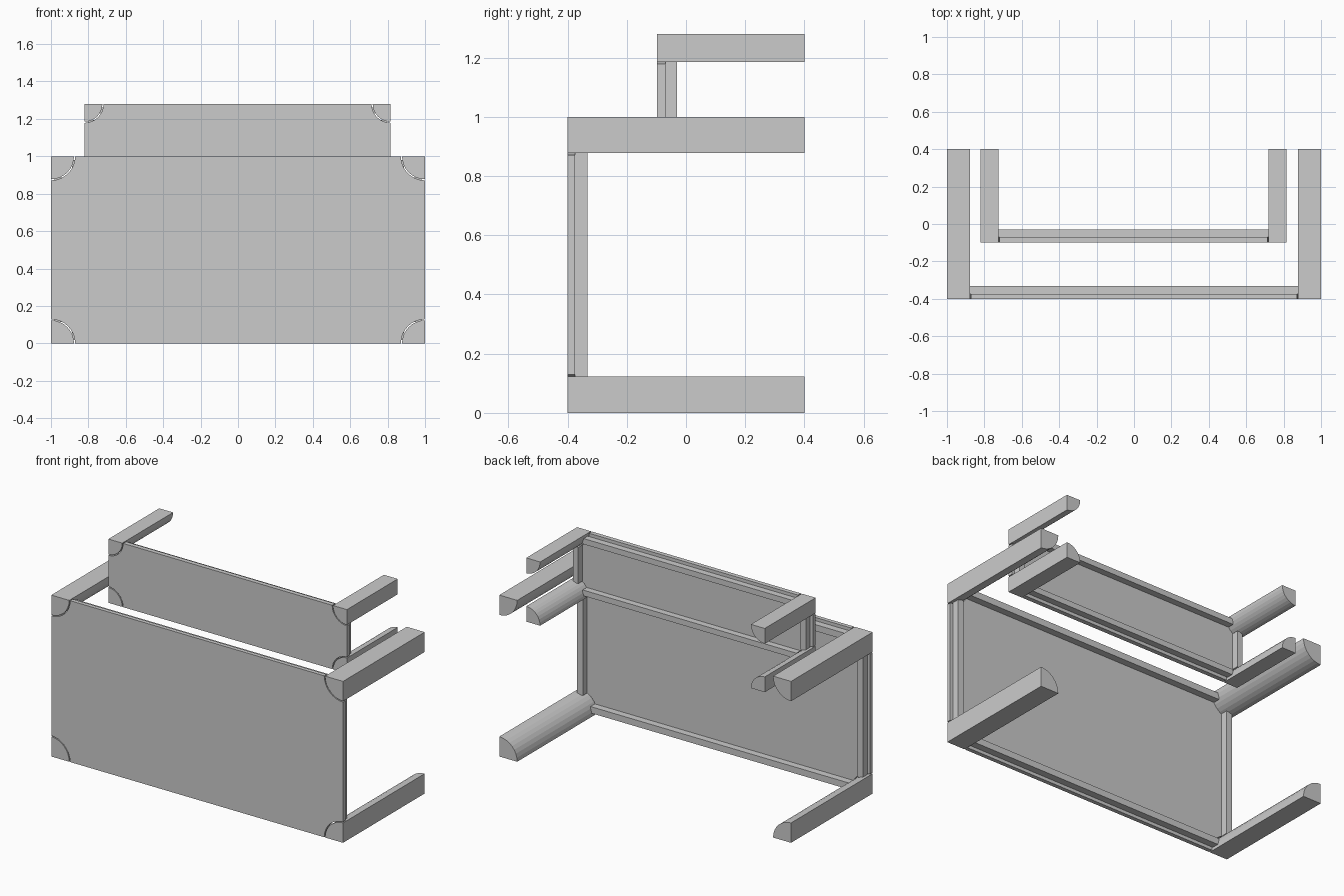
import bpy, bmesh, math

if "Cube" in bpy.data.objects:
    bpy.data.objects.remove(bpy.data.objects["Cube"])

SEG = 8       # facets per quarter round
GAP = 0.006   # groove between leg and panel


def extrude_profile(name, pts, y0, y1):
    """Extrude an x-z outline along y."""
    bm = bmesh.new()
    face = bm.faces.new([bm.verts.new((x, y0, z)) for x, z in pts])
    new = bmesh.ops.extrude_face_region(bm, geom=[face])["geom"]
    verts = [v for v in new if isinstance(v, bmesh.types.BMVert)]
    bmesh.ops.translate(bm, verts=verts, vec=(0, y1 - y0, 0))
    bmesh.ops.recalc_face_normals(bm, faces=bm.faces)
    mesh = bpy.data.meshes.new(name)
    bm.to_mesh(mesh)
    bm.free()
    obj = bpy.data.objects.new(name, mesh)
    bpy.context.collection.objects.link(obj)
    return obj


def box(name, x0, x1, y0, y1, z0, z1):
    return extrude_profile(name, [(x0, z0), (x1, z0), (x1, z1), (x0, z1)], y0, y1)


def arc(cx, cz, sx, sz, r):
    """Quarter arc around a corner, from the x side to the z side."""
    angles = [math.pi / 2 * i / SEG for i in range(SEG + 1)]
    return [(cx + sx * r * math.cos(a), cz + sz * r * math.sin(a)) for a in angles]


def table(name, x0, x1, z0, z1, y0, y1, r, board, rail, inset, width):
    # Quarter-round legs, one in each corner
    corners = [(x0, z0, 1, 1), (x1, z0, -1, 1), (x1, z1, -1, -1), (x0, z1, 1, -1)]
    outline = []
    for i, (cx, cz, sx, sz) in enumerate(corners):
        extrude_profile(f"{name}_leg_{i + 1}",
                        [(cx, cz)] + arc(cx, cz, sx, sz, r), y0, y1)
        notch = arc(cx, cz, sx, sz, r + GAP)
        outline += notch if sx * sz < 0 else notch[::-1]

    # Table top with notched corners
    extrude_profile(f"{name}_top", outline, y0, y0 + board)

    # Apron rails behind the top, running leg to leg
    a, b = y0 + board, y0 + rail
    e = r - 0.01
    box(f"{name}_rail_lower", x0 + e, x1 - e, a, b, z0 + inset, z0 + inset + width)
    box(f"{name}_rail_upper", x0 + e, x1 - e, a, b, z1 - inset - width, z1 - inset)
    box(f"{name}_rail_left", x0 + inset, x0 + inset + width, a, b, z0 + e, z1 - e)
    box(f"{name}_rail_right", x1 - inset - width, x1 - inset, a, b, z0 + e, z1 - e)


# Two nesting tables lying on their sides
table("large_table", -1, 1, 0, 1, -0.4, 0.4, 0.123, 0.025, 0.068, 0.02, 0.04)
table("small_table", -0.82, 0.815, 0.885, 1.28, -0.098, 0.4, 0.095, 0.028, 0.068, 0.02, 0.035)
